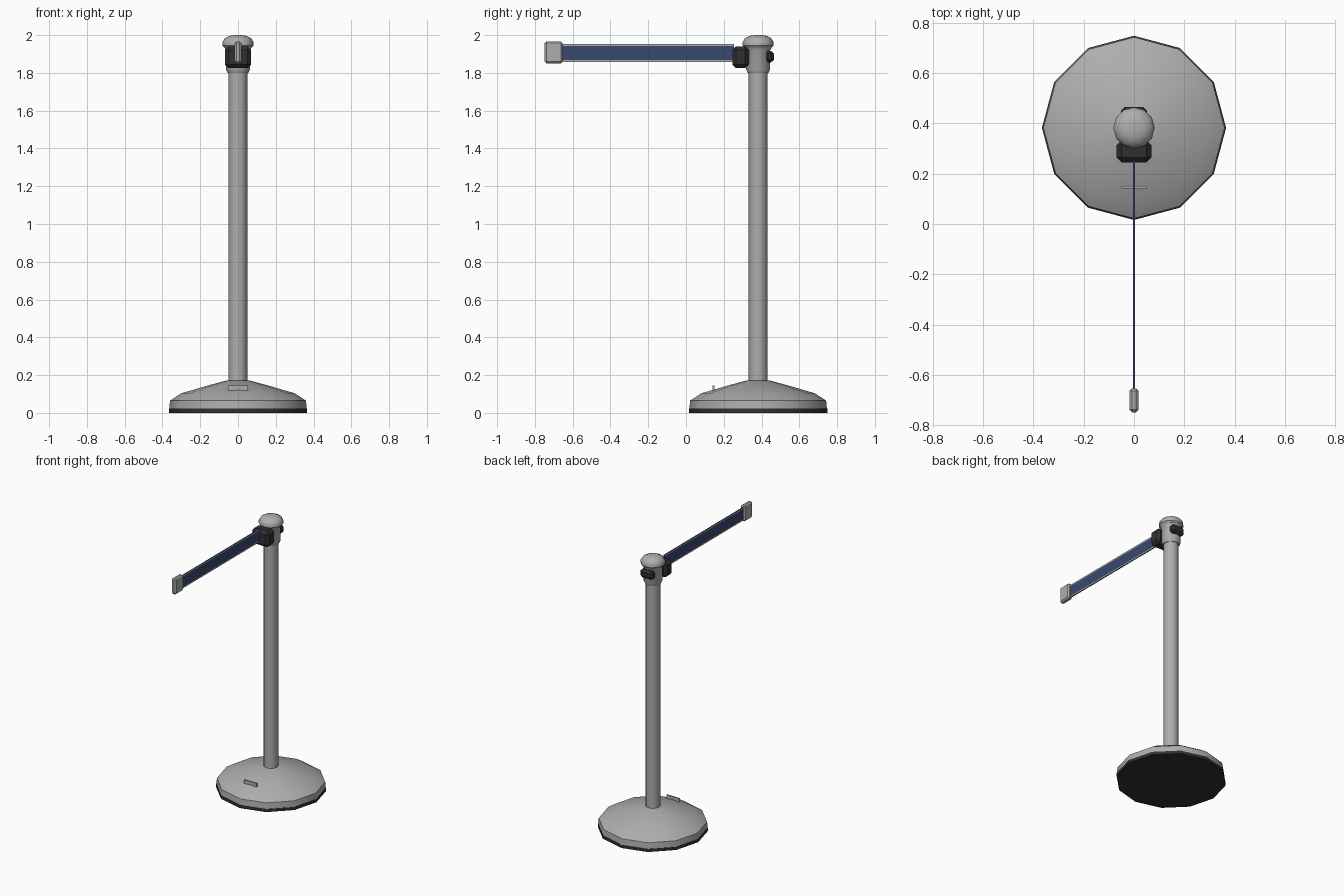
import bpy, bmesh
from math import cos, sin, pi, radians

POST_Y = 0.382
SIDES = 12

cube = bpy.data.objects.get("Cube")
if cube:
    bpy.data.objects.remove(cube, do_unlink=True)


def material(name, rgb):
    m = bpy.data.materials.new(name)
    m.use_nodes = True
    m.diffuse_color = (*rgb, 1)
    m.node_tree.nodes["Principled BSDF"].inputs["Base Color"].default_value = (*rgb, 1)
    return m


STEEL = material("light grey steel", (0.42, 0.42, 0.42))
BLACK = material("black plastic", (0.03, 0.03, 0.03))
NAVY = material("navy webbing", (0.04, 0.065, 0.16))


def finish(name, bm, *mats, smooth=False):
    bmesh.ops.recalc_face_normals(bm, faces=bm.faces)
    mesh = bpy.data.meshes.new(name)
    bm.to_mesh(mesh)
    bm.free()
    for m in mats:
        mesh.materials.append(m)
    ob = bpy.data.objects.new(name, mesh)
    bpy.context.collection.objects.link(ob)
    if smooth:
        bpy.ops.object.select_all(action='DESELECT')
        ob.select_set(True)
        bpy.context.view_layer.objects.active = ob
        bpy.ops.object.shade_smooth_by_angle(angle=radians(35))
    return ob


def lathe(name, profile, mat):
    """Turn (radius, height) pairs around the post axis, capped at both ends."""
    bm = bmesh.new()
    rings = [[bm.verts.new((r * cos(2 * pi * i / SIDES), POST_Y + r * sin(2 * pi * i / SIDES), z))
              for i in range(SIDES)] for r, z in profile]
    for a, b in zip(rings, rings[1:]):
        for i in range(SIDES):
            j = (i + 1) % SIDES
            bm.faces.new((a[i], a[j], b[j], b[i]))
    bm.faces.new(rings[0])
    bm.faces.new(rings[-1])
    return finish(name, bm, mat, smooth=True)


def box_mesh(x, y0, y1, z0, z1, bevel=0):
    """Box symmetric in x with half width x, optionally chamfered."""
    bm = bmesh.new()
    bmesh.ops.create_cube(bm, size=1)
    for v in bm.verts:
        v.co = (2 * x * v.co.x, y0 + (v.co.y + 0.5) * (y1 - y0), z0 + (v.co.z + 0.5) * (z1 - z0))
    if bevel:
        bmesh.ops.bevel(bm, geom=bm.edges[:], offset=bevel, segments=1, affect='EDGES')
    return bm


# Weighted base and post
lathe("base_rubber_ring", [(0.366, 0), (0.366, 0.022)], BLACK)
lathe("base_dome", [(0.364, 0.022), (0.36, 0.065), (0.30, 0.104), (0.16, 0.145), (0.06, 0.172),
                    (0.05, 0.172)], STEEL)
lathe("post", [(0.05, 0.16), (0.05, 1.81)], STEEL)

# Head of the post
lathe("head_collar", [(0.055, 1.80), (0.064, 1.82), (0.064, 1.92), (0.074, 1.937)], STEEL)
lathe("head_cap", [(0.074, 1.935), (0.082, 1.945), (0.082, 1.963), (0.07, 1.983),
                   (0.045, 1.996), (0.018, 2.0)], STEEL)

# Belt outlet at the front and receiver clip at the back
finish("belt_outlet", box_mesh(0.07, 0.245, 0.333, 1.825, 1.94, 0.02), BLACK)
finish("receiver_clip", box_mesh(0.052, 0.42, 0.465, 1.855, 1.917, 0.015), BLACK)

# Belt with pale stripes along both edges
Z0, Z1, STRIPE = 1.858, 1.952, 0.009
bm = box_mesh(0.004, -0.665, 0.255, Z0, Z1)
for z in (Z0 + STRIPE, Z1 - STRIPE):
    bmesh.ops.bisect_plane(bm, geom=bm.verts[:] + bm.edges[:] + bm.faces[:],
                           plane_co=(0, 0, z), plane_no=(0, 0, 1))
bm.normal_update()
for f in bm.faces:
    z = f.calc_center_median().z
    if abs(f.normal.x) > 0.5 and not Z0 + STRIPE < z < Z1 - STRIPE:
        f.material_index = 1
finish("belt", bm, NAVY, STEEL)

# Belt end clasp and base tag
finish("belt_clasp", box_mesh(0.018, -0.748, -0.653, 1.85, 1.967, 0.01), STEEL)
finish("base_tag", box_mesh(0.052, 0.141, 0.151, 0.115, 0.146), STEEL)
